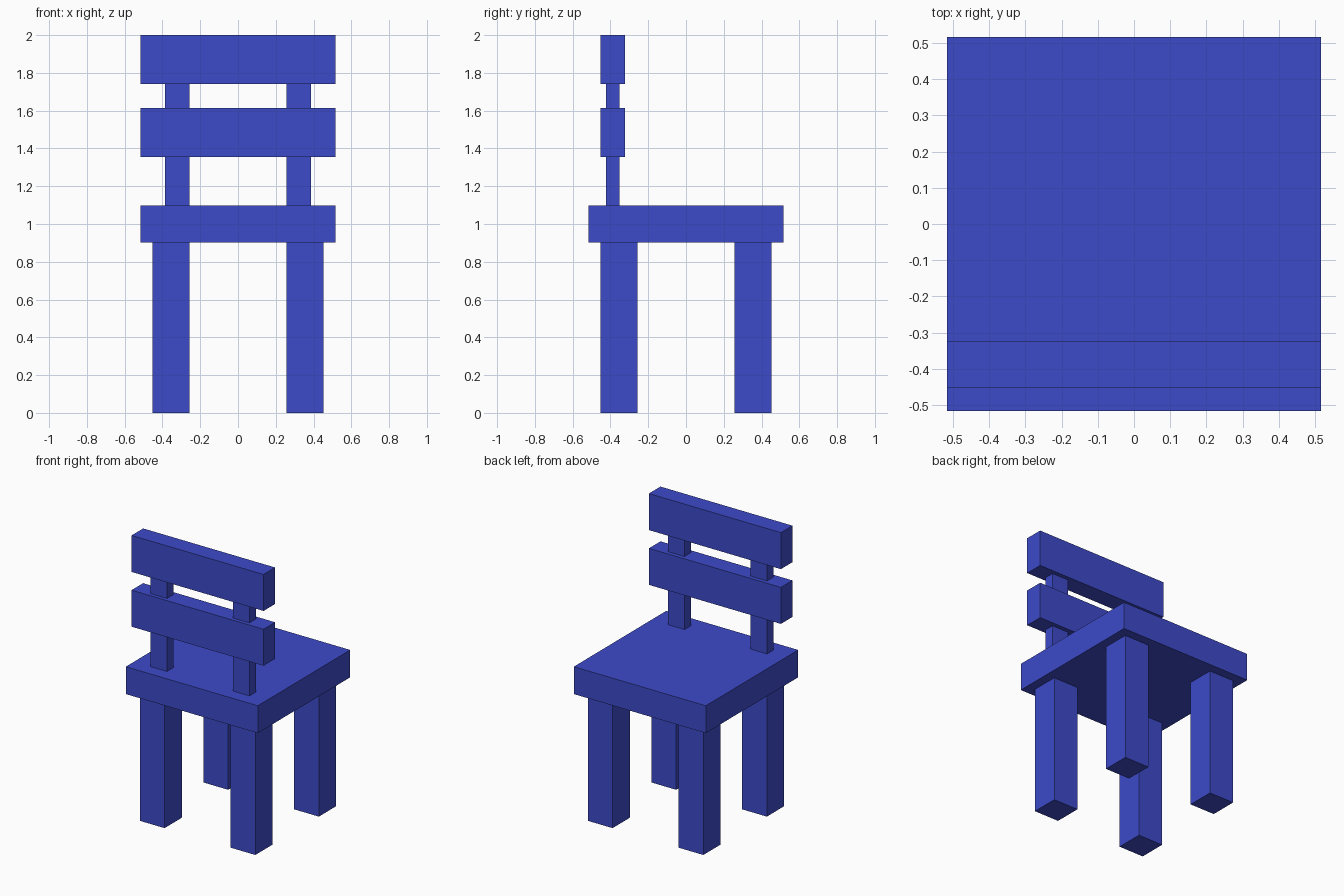
import bpy

if "Cube" in bpy.data.objects:
    bpy.data.objects.remove(bpy.data.objects["Cube"])

U = 2 / 31  # the chair sits on a regular grid, 31 steps tall

blue = bpy.data.materials.new("blue_paint")
blue.diffuse_color = (0.047, 0.07, 0.584, 1)
blue.use_nodes = True
blue.node_tree.nodes["Principled BSDF"].inputs["Base Color"].default_value = blue.diffuse_color


def box(name, x, y, z):
    """Box from (min, max) ranges given in grid steps."""
    ranges = (x, y, z)
    bpy.ops.mesh.primitive_cube_add(size=1, location=[(a + b) / 2 * U for a, b in ranges])
    ob = bpy.context.object
    ob.name = name
    ob.scale = [(b - a) * U for a, b in ranges]
    bpy.ops.object.transform_apply(location=False, rotation=False, scale=True)
    ob.data.materials.append(blue)
    return ob


# Seat
box("seat", (-8, 8), (-8, 8), (14, 17))

# Legs and backrest posts, left and right
for side, x_leg, x_post in (("left", (-7, -4), (-6, -4)), ("right", (4, 7), (4, 6))):
    box(f"front_leg_{side}", x_leg, (-7, -4), (0, 14))
    box(f"rear_leg_{side}", x_leg, (4, 7), (0, 14))
    box(f"backrest_post_{side}", x_post, (-6.58, -5.46), (17, 27))

# Backrest slats
box("lower_slat", (-8, 8), (-7, -5), (21, 25))
box("upper_slat", (-8, 8), (-7, -5), (27, 31))
